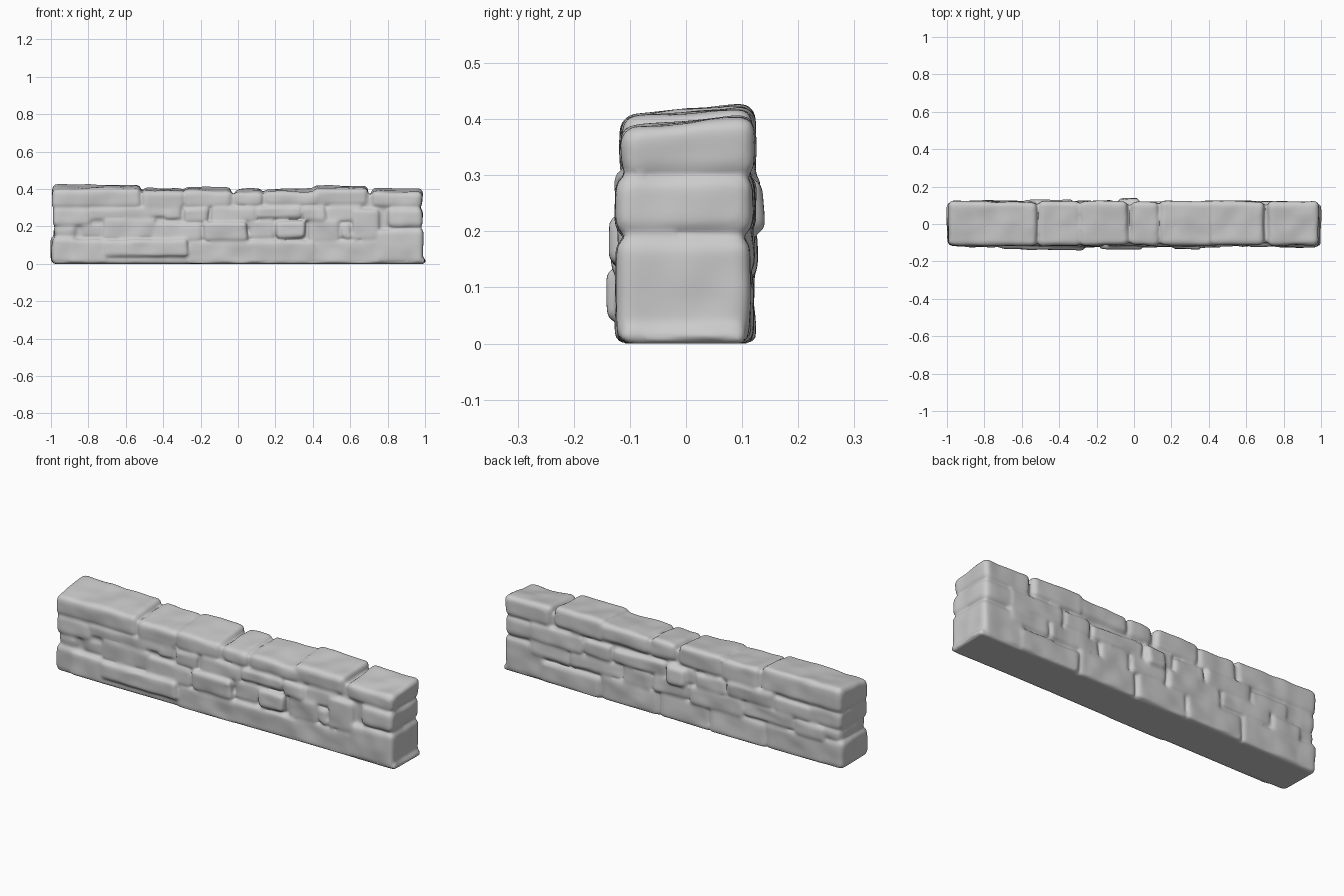
import bpy, bmesh, random
from mathutils import Vector, noise

random.seed(4)
bm = bmesh.new()


def stone(x0, x1, z0, z1, y0, y1, bevel=0.02, jitter=0.006, slope=0.0):
    """One rounded, slightly irregular block."""
    r = bmesh.ops.create_cube(bm, size=1)
    vs = r['verts']
    for v in vs:
        front, top = v.co.y < 0, v.co.z > 0
        v.co = Vector((x0 if v.co.x < 0 else x1, y0 if front else y1, z1 if top else z0))
        if front and top:
            v.co.z -= slope
        v.co += Vector([random.uniform(-jitter, jitter) for _ in range(3)])
        v.co.z = max(v.co.z, 0.0)
    edges = list({e for v in vs for e in v.link_edges})
    bmesh.ops.bevel(bm, geom=edges, offset=bevel, segments=3, profile=0.5, affect='EDGES')


# mortar core
stone(-0.975, 0.955, 0, 0.375, -0.098, 0.102, 0.012, 0)

# full-depth cap stones: x0, x1, z0, z1
for x0, x1, z0, z1 in [(-0.995, -0.522, 0.30, 0.427), (-0.51, -0.285, 0.295, 0.412),
                       (-0.29, -0.032, 0.30, 0.418), (-0.018, 0.135, 0.31, 0.408),
                       (0.138, 0.44, 0.31, 0.41), (0.40, 0.695, 0.31, 0.424),
                       (0.712, 0.985, 0.30, 0.408)]:
    stone(x0, x1, z0, z1, -0.115, 0.121, 0.024, 0.004, 0.022)

# full-depth end stones
for x0, x1, z0, z1, y0 in [(-0.997, -0.86, 0, 0.15, -0.120), (-0.985, -0.86, 0.14, 0.21, -0.110),
                           (-0.990, -0.78, 0.20, 0.305, -0.117), (0.74, 0.99, 0, 0.19, -0.124),
                           (0.80, 0.985, 0.195, 0.30, -0.126)]:
    stone(x0, x1, z0, z1, y0, 0.117, 0.026, 0.004)
stone(0.70, 1.0, 0, 0.03, -0.112, 0.108, 0.01, 0.002)

# front stones: x0, x1, z0, z1, face y
front = [(-0.90, -0.70, 0, 0.135, -0.119), (-0.84, -0.725, 0.145, 0.215, -0.108),
         (-0.72, -0.27, 0.04, 0.13, -0.138), (-0.73, -0.20, 0, 0.06, -0.121),
         (-0.72, -0.44, 0.135, 0.245, -0.117), (-0.80, -0.45, 0.235, 0.305, -0.114),
         (-0.46, -0.19, 0.12, 0.225, -0.120), (-0.39, -0.30, 0.235, 0.30, -0.114),
         (-0.29, -0.16, 0.22, 0.30, -0.122), (-0.27, 0.07, 0.0, 0.125, -0.126),
         (-0.18, 0.05, 0.13, 0.222, -0.132), (-0.14, 0.10, 0.225, 0.305, -0.114),
         (0.06, 0.20, 0.13, 0.235, -0.117), (0.05, 0.42, 0, 0.13, -0.120),
         (0.205, 0.36, 0.14, 0.232, -0.133), (0.10, 0.34, 0.245, 0.31, -0.119),
         (0.345, 0.465, 0.235, 0.31, -0.125), (0.37, 0.545, 0.12, 0.235, -0.116),
         (0.40, 0.76, 0, 0.128, -0.118), (0.55, 0.605, 0.14, 0.22, -0.124),
         (0.47, 0.66, 0.225, 0.31, -0.115), (0.615, 0.76, 0.13, 0.29, -0.122)]
for x0, x1, z0, z1, y in front:
    stone(x0, x1, z0, z1, y, 0, 0.015)

# upright joint shadows reach lower beside these cap stones
stone(-0.51, -0.30, 0.25, 0.35, -0.116, 0)

# back courses
for z0, z1, y, cuts in [(0, 0.125, 0.117, [-0.9, -0.55, -0.22, 0.08, 0.42, 0.78]),
                        (0.13, 0.215, 0.121, [-0.9, -0.72, -0.42, -0.1, 0.12, 0.3, 0.6, 0.84]),
                        (0.22, 0.30, 0.121, [-0.82, -0.6, -0.32, -0.14, 0.04, 0.35, 0.52, 0.84])]:
    for a, b in zip(cuts, cuts[1:]):
        d = random.uniform(-0.006, 0.006)
        stone(a + .004, b - .004, z0 + random.uniform(-.012, .012) * (z0 > 0),
              z1 + random.uniform(-.012, .012), 0, y + d, 0.016)
stone(-0.09, 0.03, 0.20, 0.30, 0, 0.138, 0.02)

me = bpy.data.meshes.new("stone_wall")
bm.to_mesh(me)
bm.free()
wall = bpy.data.objects.new("stone_wall", me)
bpy.context.collection.objects.link(wall)
bpy.context.view_layer.objects.active = wall
wall.select_set(True)

# fuse the stones into one worn surface
rm = wall.modifiers.new("fuse", 'REMESH')
rm.mode, rm.voxel_size = 'VOXEL', 0.008
sm = wall.modifiers.new("wear", 'SMOOTH')
sm.factor, sm.iterations = 0.5, 7
for name in ("fuse", "wear"):
    bpy.ops.object.modifier_apply(modifier=name)

# gentle undulation of the stone faces
normals = [v.normal.copy() for v in wall.data.vertices]
for v, n in zip(wall.data.vertices, normals):
    if v.co.z > 0.012:
        v.co += n * 0.006 * noise.noise(v.co * 11)
    v.co.z = max(v.co.z, 0.002) - 0.002
wall.data.update()
bpy.ops.object.shade_smooth()
